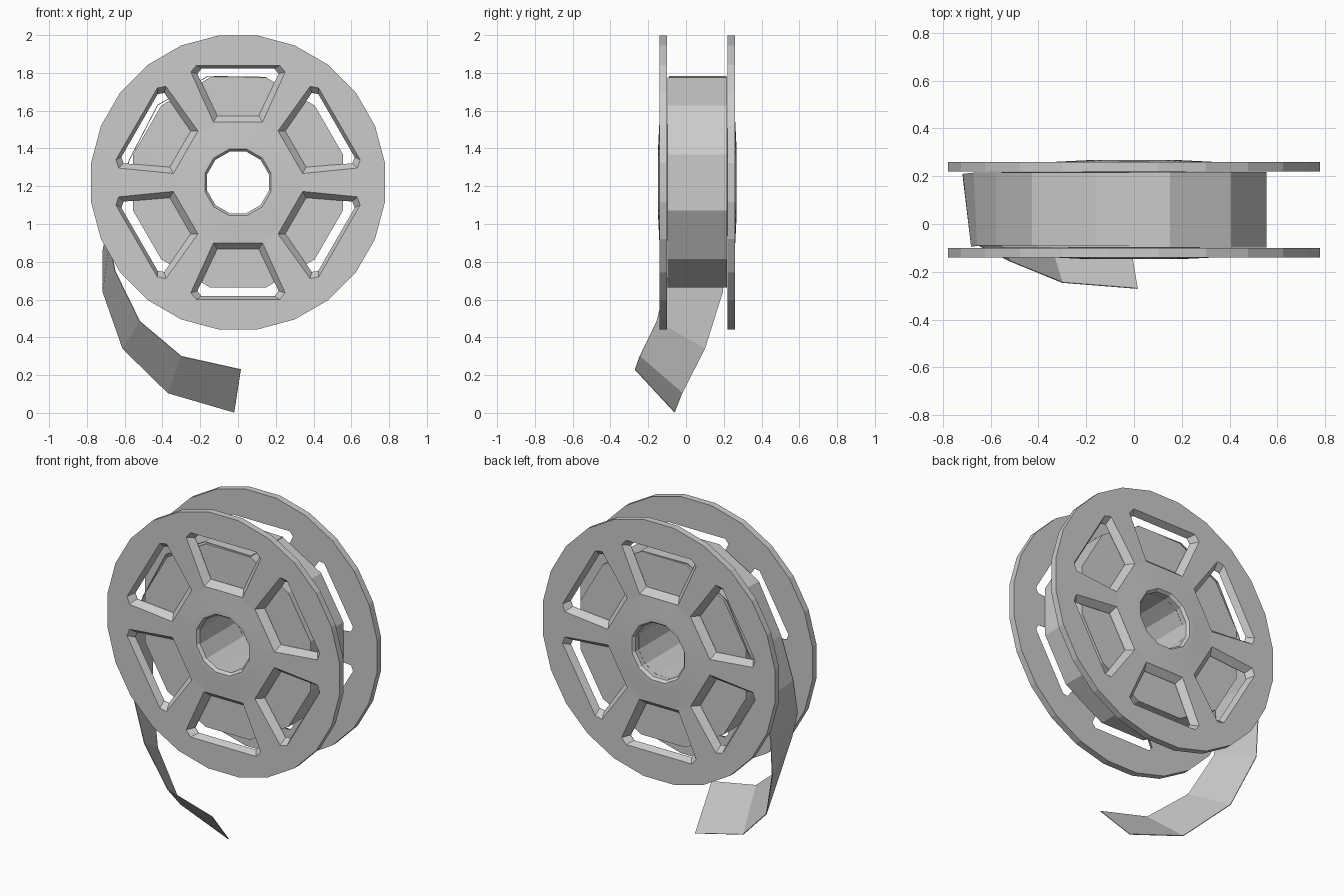
import bpy, bmesh
from math import sin, cos, pi, radians
from mathutils import Matrix, Vector

if "Cube" in bpy.data.objects:
    bpy.data.objects.remove(bpy.data.objects["Cube"])

CZ, CY = 1.22, 0.06      # reel axis height and mid-plane depth


def ngon(r, n, y):
    """Regular polygon about the reel axis with a flat side on top."""
    return [Vector((r * cos((i + .5) * 2 * pi / n), y, r * sin((i + .5) * 2 * pi / n)))
            for i in range(n)]


def loft(bm, loops, cap=True, closed=False):
    """Skin a list of equal loops, capped at the ends or joined into a ring."""
    vs = [[bm.verts.new(p) for p in l] for l in loops]
    n = len(vs[0])
    pairs = list(zip(vs, vs[1:])) + ([(vs[-1], vs[0])] if closed else [])
    for a, b in pairs:
        for i in range(n):
            j = (i + 1) % n
            bm.faces.new((a[i], a[j], b[j], b[i]))
    if cap and not closed:
        bm.faces.new(vs[0])
        bm.faces.new(vs[-1])


def finish(name, bm):
    bmesh.ops.recalc_face_normals(bm, faces=bm.faces)
    me = bpy.data.meshes.new(name)
    bm.to_mesh(me)
    bm.free()
    ob = bpy.data.objects.new(name, me)
    bpy.context.collection.objects.link(ob)
    return ob


def flange(name, s):
    """Spoked side disc; s = -1 front, +1 back. Depths are from the mid-plane."""
    def place(pts):
        return [Vector((p.x, CY + s * p.y, CZ + p.z)) for p in pts]

    # disc with a very low hub dome on the outside
    bm = bmesh.new()
    loft(bm, [place(ngon(r, 24, y)) for r, y in
              ((.785, .160), (.785, .200), (.33, .2005), (.20, .207))])
    disc = finish(name, bm)

    # tapered cutters: six windows and the axle hole
    bm = bmesh.new()
    outer = [(-.13, .32), (.13, .32), (.25, .585), (.22, .62), (-.22, .62), (-.25, .585)]
    inner = [(-.11, .353), (.11, .353), (.215, .575), (.193, .602), (-.193, .602), (-.215, .575)]
    for k in range(6):
        rot = Matrix.Rotation(radians(60 * k), 3, 'Y')
        loops = []
        for prof, y in ((inner, .15), (inner, .162), (outer, .2003), (outer, .22)):
            loops.append(place([rot @ Vector((x, y, z)) for x, z in prof]))
        loft(bm, loops)
    loft(bm, [place(ngon(r, 12, y)) for r, y in
              ((.169, .14), (.169, .19), (.183, .208), (.183, .23))])
    cutter = finish(name + "_cutter", bm)
    cutter.hide_render = True

    mod = disc.modifiers.new("windows", 'BOOLEAN')
    mod.operation = 'DIFFERENCE'
    mod.solver = 'EXACT'
    mod.object = cutter
    bpy.context.view_layer.objects.active = disc
    bpy.ops.object.modifier_apply(modifier=mod.name)
    bpy.data.objects.remove(cutter)


flange("front_flange", -1)
flange("back_flange", 1)

# wound film: twelve-sided ring with the axle hole through it
bm = bmesh.new()
up = Vector((0, 0, CZ))
loft(bm, [[p + up for p in ngon(r, 12, y)] for r, y in
          ((.575, -.098), (.575, .217), (.169, .219), (.169, -.1))], closed=True)
finish("film_roll", bm)

# loose film: front-edge and back-edge points along the strip
strip = [((.15, -.09, 1.777), (.15, .215, 1.777)),
         ((-.16, -.09, 1.782), (-.16, .215, 1.782)),
         ((-.425, -.09, 1.63), (-.425, .215, 1.63)),
         ((-.575, -.09, 1.34), (-.575, .215, 1.34)),
         ((-.655, -.09, 1.09), (-.67, .215, 1.08)),
         ((-.68, -.095, .90), (-.715, .21, .86)),
         ((-.65, -.09, .75), (-.715, .195, .64)),
         ((-.52, -.155, .485), (-.61, .10, .34)),
         ((-.30, -.245, .30), (-.37, -.02, .105)),
         ((.015, -.27, .23), (-.02, -.06, .003))]
bm = bmesh.new()
rows = [[bm.verts.new(p) for p in pair] for pair in strip]
for a, b in zip(rows, rows[1:]):
    bm.faces.new((a[0], a[1], b[1], b[0]))
film = finish("loose_film", bm)
sol = film.modifiers.new("thickness", 'SOLIDIFY')
sol.thickness = .004
sol.offset = 0
